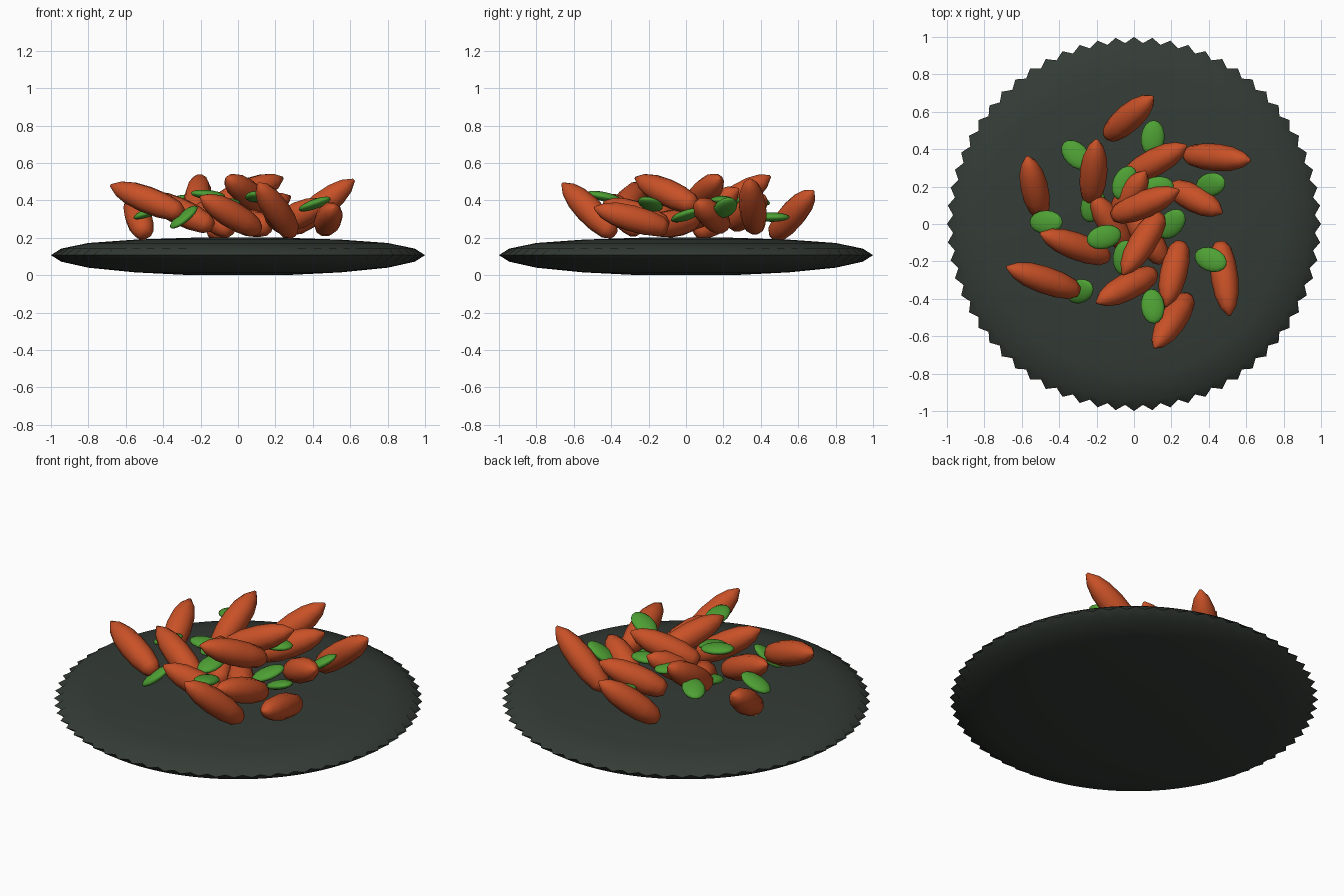
import bpy, bmesh, math
from mathutils import Vector, Matrix

cube = bpy.data.objects.get("Cube")
if cube:
    bpy.data.objects.remove(cube)


def material(name, rgb):
    m = bpy.data.materials.new(name)
    m.use_nodes = True
    m.diffuse_color = (*rgb, 1)
    bsdf = m.node_tree.nodes["Principled BSDF"]
    bsdf.inputs["Base Color"].default_value = (*rgb, 1)
    bsdf.inputs["Roughness"].default_value = 0.7
    return m


SLATE = material("dark slate", (0.034, 0.044, 0.036))
ORANGE = material("carrot orange", (0.58, 0.082, 0.02))
GREEN = material("leaf green", (0.076, 0.35, 0.034))


def finish(name, bm, mat, matrix=Matrix(), angle=60):
    bmesh.ops.recalc_face_normals(bm, faces=bm.faces[:])
    mesh = bpy.data.meshes.new(name)
    bm.to_mesh(mesh)
    bm.free()
    mesh.materials.append(mat)
    ob = bpy.data.objects.new(name, mesh)
    bpy.context.collection.objects.link(ob)
    ob.matrix_world = matrix
    bpy.ops.object.select_all(action='DESELECT')
    ob.select_set(True)
    bpy.context.view_layer.objects.active = ob
    bpy.ops.object.shade_smooth_by_angle(angle=math.radians(angle))
    return ob


def lathe(profile, sides, notch=None):
    """Spin (radius, height) points; odd columns of the notch ring sit further in."""
    bm = bmesh.new()
    rings = []
    for i, (r, z) in enumerate(profile):
        ring = []
        for k in range(sides):
            a = math.tau * k / sides
            rr = r * (0.968 if i == notch and k % 2 else 1)
            ring.append(bm.verts.new((rr * math.cos(a), rr * math.sin(a), z)))
        rings.append(ring)
    for lo, hi in zip(rings, rings[1:]):
        for k in range(sides):
            n = (k + 1) % sides
            bm.faces.new((lo[k], lo[n], hi[n], hi[k]))
    bm.faces.new(rings[0])
    bm.faces.new(rings[-1])
    return bm


# Lens shaped plate with a toothed rim
plate_profile = [(0.25, 0), (0.55, 0.015), (0.8, 0.04), (0.945, 0.072), (1, 0.107),
                 (0.945, 0.142), (0.8, 0.172), (0.55, 0.19), (0.25, 0.2)]
finish("plate", lathe(plate_profile, 128, notch=4), SLATE, angle=50)

# Carrots: blunt base point, pointed tip
carrots = [
    ((-.14, .47, .21), (.10, .68, .45)),
    ((.28, .37, .24), (.62, .34, .51)),
    ((-.04, .25, .27), (.28, .42, .42)),
    ((-.23, .12, .31), (-.20, .45, .53)),
    ((-.50, .05, .22), (-.57, .36, .42)),
    ((.20, .20, .26), (.47, .06, .39)),
    ((.46, -.10, .25), (.51, -.49, .36)),
    ((-.30, -.36, .33), (-.68, -.23, .48)),
    ((-.14, -.18, .26), (-.50, -.05, .43)),
    ((.11, -.26, .24), (-.20, -.42, .42)),
    ((.29, -.39, .22), (.11, -.66, .49)),
    ((.25, -.10, .26), (.17, -.44, .39)),
    ((.14, .05, .37), (-.06, -.27, .52)),
    ((-.11, .04, .38), (.24, .18, .52)),
    ((-.10, .02, .28), (.06, .28, .46)),
    ((-.04, -.12, .24), (-.22, .15, .37)),
    ((.16, -.20, .26), (-.04, .08, .30)),
]
for i, (base, tip) in enumerate(carrots):
    base, axis = Vector(base), Vector(tip) - Vector(base)
    n = axis.length
    shape = [(.032, 0), (.055, .08 * n), (.07, .27 * n), (.073, .5 * n),
             (.064, .72 * n), (.043, .88 * n), (.008, n)]
    place = Matrix.Translation(base) @ axis.to_track_quat('Z', 'Y').to_matrix().to_4x4()
    finish(f"carrot_{i + 1}", lathe(shape, 10), ORANGE, place)

# Leaves: centre and direction of the long axis
leaves = [
    ((.10, .46, .31), (.1, 1, 0)),
    ((.41, .21, .36), (.9, .25, .6)),
    ((-.31, .37, .40), (.7, -.7, .2)),
    ((-.47, .01, .34), (1, 0, .4)),
    ((-.16, -.07, .43), (1, .25, -.1)),
    ((.41, -.19, .38), (.9, -.35, .35)),
    ((.10, -.44, .42), (-.1, 1, -.2)),
    ((-.29, -.36, .31), (.8, .4, .7)),
    ((.20, 0, .32), (.6, .7, .3)),
    ((-.05, -.18, .38), (.1, 1, .2)),
    ((-.05, .22, .40), (.4, .9, 0)),
    ((.12, .19, .40), (1, .2, 0)),
    ((-.22, .10, .33), (.3, .9, .2)),
]
for i, (centre, direction) in enumerate(leaves):
    bm = bmesh.new()
    bmesh.ops.create_uvsphere(bm, u_segments=16, v_segments=10, radius=1)
    long_axis = Vector(direction).normalized()
    side = Vector((0, 0, 1)).cross(long_axis).normalized()
    turn = Matrix((long_axis, side, long_axis.cross(side))).transposed().to_4x4()
    bmesh.ops.scale(bm, vec=(.095, .063, .025), verts=bm.verts[:])
    finish(f"leaf_{i + 1}", bm, GREEN, Matrix.Translation(centre) @ turn)
